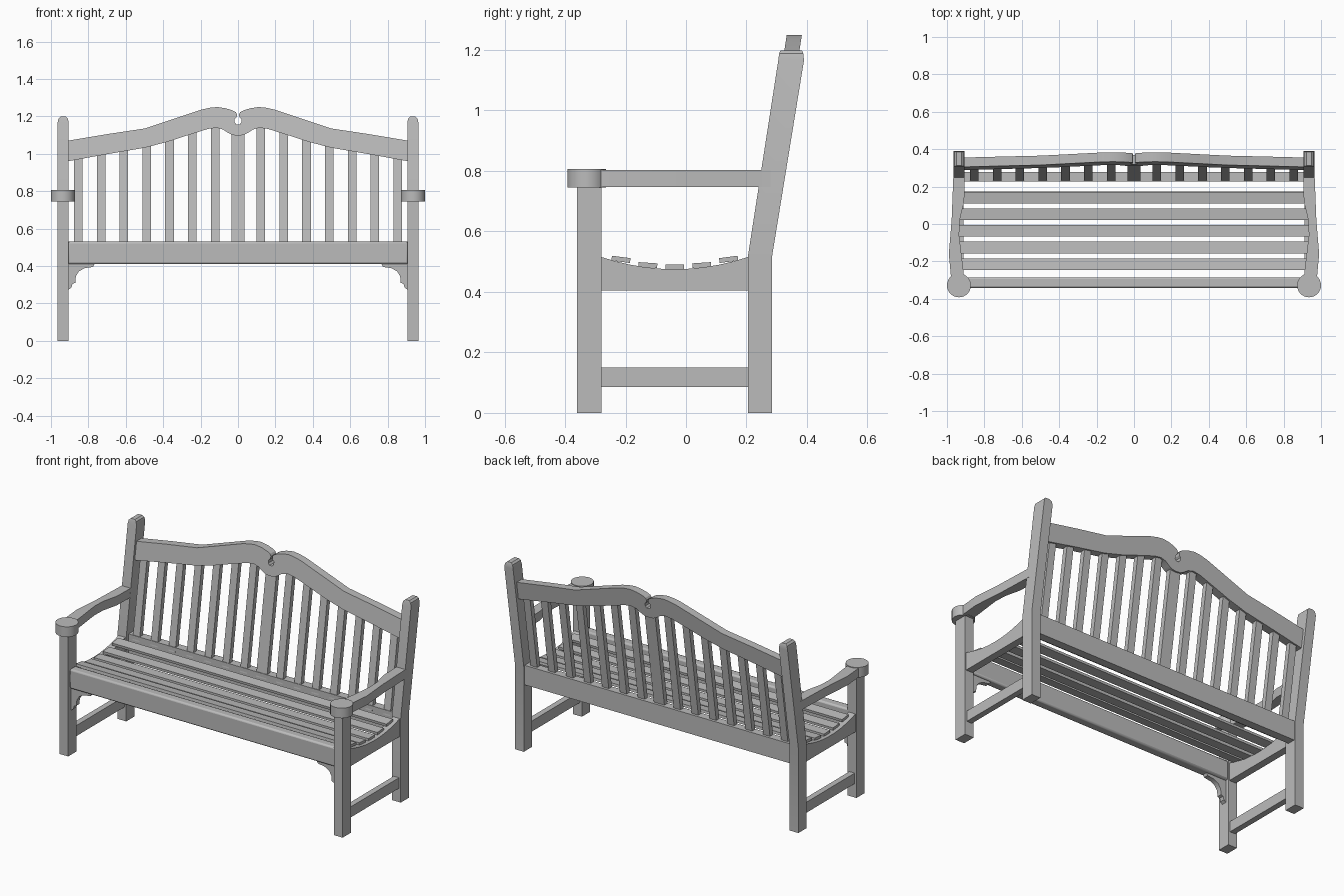
import bpy, bmesh
from mathutils import Vector

cube = bpy.data.objects.get("Cube")
if cube:
    bpy.data.objects.remove(cube, do_unlink=True)

wood = bpy.data.materials.new("grey_wood")
wood.use_nodes = True
GREY = (0.5, 0.5, 0.5, 1)
wood.diffuse_color = GREY
bsdf = next(n for n in wood.node_tree.nodes if n.type == 'BSDF_PRINCIPLED')
bsdf.inputs["Base Color"].default_value = GREY
bsdf.inputs["Roughness"].default_value = 0.7

parts = []


def finish(name, bm):
    bmesh.ops.recalc_face_normals(bm, faces=bm.faces)
    mesh = bpy.data.meshes.new(name)
    bm.to_mesh(mesh)
    bm.free()
    mesh.materials.append(wood)
    ob = bpy.data.objects.new(name, mesh)
    bpy.context.collection.objects.link(ob)
    parts.append(ob)
    return ob


def loft(name, rings):
    """Skin a list of matching closed rings and cap both ends."""
    bm = bmesh.new()
    rows = [[bm.verts.new(p) for p in ring] for ring in rings]
    n = len(rows[0])
    for a, b in zip(rows, rows[1:]):
        for i in range(n):
            j = (i + 1) % n
            bm.faces.new((a[i], a[j], b[j], b[i]))
    bm.faces.new(rows[0])
    bm.faces.new(rows[-1])
    return finish(name, bm)


def prism(name, outline, axis, lo, hi):
    """Extrude a 2D outline along one axis (0 = x, 1 = y, 2 = z)."""
    def place(p, d):
        q = list(p)
        q.insert(axis, d)
        return q
    return loft(name, [[place(p, d) for p in outline] for d in (lo, hi)])


def box(name, x, y, z):
    return prism(name, [(x[0], y[0]), (x[1], y[0]), (x[1], y[1]), (x[0], y[1])], 2, *z)


def lean(z):
    """Middle of the sloping backrest at height z."""
    return 0.245 + 0.155 * (z - 0.52)


def lean_object(ob):
    for v in ob.data.vertices:
        v.co.y += lean(v.co.z)


def soften(ob, width):
    mod = ob.modifiers.new("soft_edges", 'BEVEL')
    mod.width = width
    mod.segments = 2


def side_parts(side, s):
    def sx(a, b):
        return sorted((s * a, s * b))

    box(side + "_front_leg", sx(0.905, 0.965), (-0.36, -0.28), (0, 0.75))

    # Back post, kinked at seat height, with a rounded top
    sections = [(0, 0.205, 0.285, 0.03), (0.52, 0.205, 0.285, 0.03),
                (1.165, 0.305, 0.39, 0.03), (1.188, 0.308, 0.388, 0.025),
                (1.198, 0.312, 0.384, 0.014)]
    loft(side + "_back_post",
         [[(s * 0.935 - h, a, z), (s * 0.935 + h, a, z),
           (s * 0.935 + h, b, z), (s * 0.935 - h, b, z)] for z, a, b, h in sections])

    # Armrest with its round front pad
    arm = [(0.905, 0.28), (0.908, 0.12), (0.932, 0.02), (0.935, -0.06), (0.912, -0.25),
           (0.912, -0.32), (0.975, -0.32), (0.99, -0.16), (0.975, 0.02), (0.965, 0.28)]
    prism(side + "_armrest", [(s * x, y) for x, y in arm], 2, 0.747, 0.803)
    bm = bmesh.new()
    bmesh.ops.create_cone(bm, cap_ends=True, segments=28, radius1=0.064,
                          radius2=0.064, depth=0.062)
    bmesh.ops.translate(bm, verts=bm.verts, vec=Vector((s * 0.936, -0.328, 0.776)))
    finish(side + "_arm_pad", bm)

    # Seat rail with dipped top, and the low stretcher
    dip = [(-0.285 + 0.0495 * i, 0.475 + 0.042 * ((i - 5) / 5) ** 2) for i in range(11)]
    prism(side + "_seat_rail", [(-0.285, 0.405)] + dip + [(0.21, 0.405)],
          0, *sx(0.912, 0.958))
    box(side + "_stretcher", sx(0.917, 0.953), (-0.285, 0.21), (0.085, 0.15))

    # Scrolled corner bracket under the front rail
    bracket = [(0.91, 0.415), (0.765, 0.415), (0.775, 0.395), (0.82, 0.388), (0.85, 0.372),
               (0.867, 0.345), (0.87, 0.31), (0.885, 0.305), (0.89, 0.285), (0.91, 0.27)]
    prism(side + "_bracket", [(s * x, z) for x, z in bracket], 1, -0.33, -0.3)


side_parts("left", 1)
side_parts("right", -1)

# Long rails
soften(box("front_rail", (-0.91, 0.91), (-0.342, -0.285), (0.41, 0.53)), 0.01)
box("back_rail", (-0.91, 0.91), (0.228, 0.278), (0.41, 0.53))

# Seat slats follow the dip of the side rails
for i in range(5):
    k = i - 2
    y, z = -0.037 + 0.089 * k, 0.482 + 0.0064 * k * k
    t = Vector((1, 0.0255 * 2.6 * k)).normalized() * 0.031
    n = Vector((-t.y, t.x)).normalized() * 0.008
    c = Vector((y, z))
    prism("seat_slat_%d" % (i + 1), [c - t - n, c + t - n, c + t + n, c - t + n],
          0, -0.935, 0.935)

# Crest rail: two swept halves meeting at a keyhole notch
upper = [(0.91, 1.07), (0.7, 1.105), (0.5, 1.135), (0.35, 1.185), (0.2, 1.235), (0.15, 1.246),
         (0.11, 1.25), (0.065, 1.243), (0.03, 1.232), (0.012, 1.222), (0.005, 1.21),
         (0.008, 1.195), (0.018, 1.185), (0.018, 1.168), (0.009, 1.157)]
lower = [(0, 1.097), (0.03, 1.1), (0.055, 1.113), (0.08, 1.13), (0.115, 1.139), (0.16, 1.133),
         (0.25, 1.105), (0.38, 1.063), (0.5, 1.032), (0.7, 0.998), (0.91, 0.96)]
right_side = lower + upper
left_side = [(-x, z) for x, z in reversed(right_side) if x > 0]
lean_object(prism("crest_rail", right_side + left_side, 1, -0.025, 0.025))


def crest_bottom(x):
    for (x0, z0), (x1, z1) in zip(lower, lower[1:]):
        if x0 <= x <= x1:
            return z0 + (z1 - z0) * (x - x0) / (x1 - x0)


# Upright back slats, the middle one wider
for i in range(-7, 8):
    x = 0.122 * i
    w = 0.036 if i == 0 else 0.023
    top = crest_bottom(abs(x)) + 0.012
    lean_object(box("back_slat_%d" % (i + 8), (x - w, x + w), (-0.015, 0.015), (0.5, top)))

# Smooth curved surfaces, keep corners sharp
bpy.ops.object.select_all(action='DESELECT')
for ob in parts:
    ob.select_set(True)
bpy.context.view_layer.objects.active = parts[0]
bpy.ops.object.shade_smooth_by_angle()
